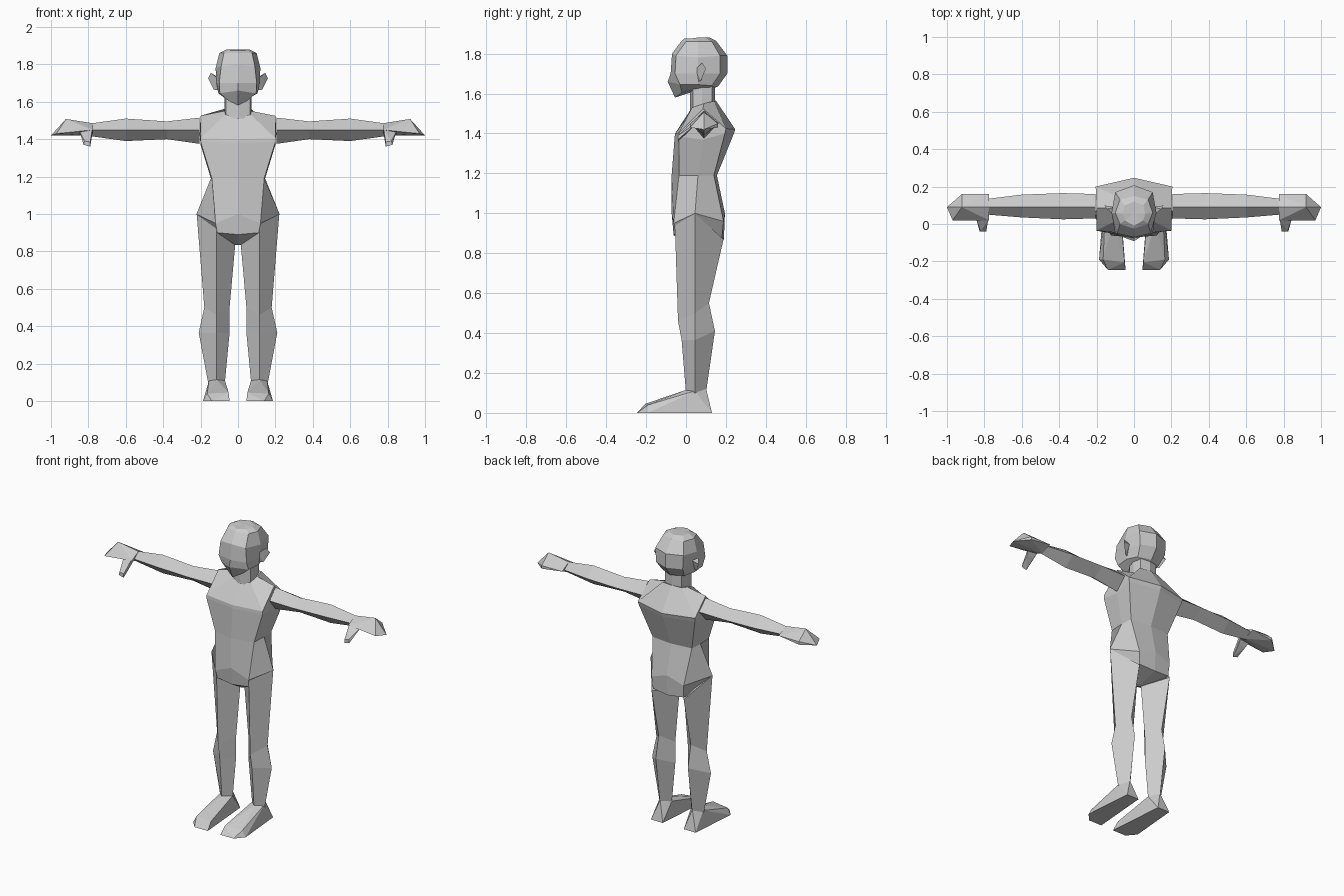
import bpy, bmesh


def finish(name, bm):
    bmesh.ops.recalc_face_normals(bm, faces=bm.faces)
    me = bpy.data.meshes.new(name)
    bm.to_mesh(me)
    bm.free()
    ob = bpy.data.objects.new(name, me)
    bpy.context.collection.objects.link(ob)


def loft(name, rings):
    """Skin a stack of equal-length rings and close both ends."""
    bm = bmesh.new()
    vs = [[bm.verts.new(p) for p in r] for r in rings]
    n = len(vs[0])
    for a, b in zip(vs, vs[1:]):
        for i in range(n):
            j = (i + 1) % n
            bm.faces.new((a[i], a[j], b[j], b[i]))
    for end in (vs[0], vs[-1]):
        c = bm.verts.new([sum(v.co[k] for v in end) / n for k in range(3)])
        for i in range(n):
            bm.faces.new((end[i], end[(i + 1) % n], c))
    finish(name, bm)


def hull(name, pts):
    bm = bmesh.new()
    for p in pts:
        bm.verts.new(p)
    r = bmesh.ops.convex_hull(bm, input=bm.verts)
    bmesh.ops.delete(bm, geom=list({g for g in r["geom_interior"] + r["geom_unused"]
                                    if isinstance(g, bmesh.types.BMVert)}), context='VERTS')
    finish(name, bm)


def whole(half):
    """Complete a half ring (front centre to back centre) across x = 0."""
    return half + [(-x, y, z) for x, y, z in reversed(half[1:-1])]


def flip(pts, s):
    return [(x * s, y, z) for x, y, z in pts]


# head, crown to chin
loft("head", [whole(h) for h in (
    [(0, -.01, 1.875), (.05, .02, 1.875), (.06, .055, 1.88), (.05, .1, 1.88), (0, .12, 1.88)],
    [(0, -.025, 1.86), (.075, 0, 1.86), (.10, .06, 1.86), (.075, .13, 1.86), (0, .15, 1.865)],
    [(0, -.07, 1.80), (.09, -.05, 1.79), (.12, .06, 1.78), (.10, .17, 1.79), (0, .207, 1.79)],
    [(0, -.077, 1.70), (.10, -.055, 1.70), (.115, .06, 1.70), (.095, .17, 1.70), (0, .207, 1.70)],
    [(0, -.092, 1.66), (.097, -.03, 1.645), (.105, .06, 1.645), (.08, .13, 1.64), (0, .16, 1.635)],
    [(0, -.055, 1.58), (.05, -.02, 1.605), (.06, .05, 1.62), (.05, .1, 1.62), (0, .12, 1.62)])])

# neck
loft("neck", [whole([(0, .02, z), (.065, .035, z), (.072, .08, z), (.06, .13, z), (0, .145, z)])
              for z in (1.64, 1.51)])

# torso, collar to crotch
loft("torso", [whole(h) for h in (
    [(0, .03, 1.51), (.07, .03, 1.53), (.075, .09, 1.55), (.07, .14, 1.563), (0, .15, 1.565)],
    [(0, -.055, 1.40), (.2, -.035, 1.405), (.2, .085, 1.525), (.205, .2, 1.425), (0, .247, 1.42)],
    [(0, -.057, 1.38), (.2, -.036, 1.385), (.2, .085, 1.37), (.2, .195, 1.40), (0, .238, 1.395)],
    [(0, -.072, 1.19), (.14, -.035, 1.19), (.145, .06, 1.19), (.14, .14, 1.19), (0, .155, 1.19)],
    [(0, -.072, 1.0), (.12, -.062, .95), (.222, .045, 1.0), (.115, .188, .96), (0, .195, 1.0)],
    [(0, -.062, .89), (.11, -.052, .90), (.12, .045, .88), (.11, .18, .88), (0, .19, .87)],
    [(0, .03, .835), (.01, .035, .835), (.015, .045, .835), (.01, .055, .835), (0, .06, .835)])])

# arm stations: x, front y, back y, bottom z, top z
ARM = [(.205, .03, .16, 1.375, 1.515), (.38, .025, .165, 1.40, 1.495),
       (.60, .035, .157, 1.39, 1.51), (.78, .05, .135, 1.415, 1.485)]

# leg rings: outer, front, inner, back
LEG = [[(.221, .045, 1.0), (.115, -.056, .95), (.015, .045, .835), (.115, .188, .87)],
       [(.18, .045, .50), (.115, -.04, .46), (.045, .045, .50), (.115, .115, .55)],
       [(.21, .045, .365), (.115, -.022, .365), (.045, .045, .365), (.115, .145, .41)],
       [(.16, .045, .10), (.115, 0, .10), (.07, .045, .10), (.115, .1, .10)]]

for s, side in ((1, "left"), (-1, "right")):
    loft(side + "_arm", [flip([(x, f, 1.45), (x, .09, t), (x, b, 1.45), (x, .09, lo)], s)
                         for x, f, b, lo, t in ARM])
    # hand: ridged mitten with a drooping thumb
    hull(side + "_hand", flip([(.775, .02, 1.45), (.775, .16, 1.45), (.775, .09, 1.485),
                               (.775, .09, 1.42), (.92, .09, 1.508), (.92, .16, 1.45),
                               (.97, .02, 1.43), (1.0, .09, 1.42), (.92, .16, 1.43)], s))
    hull(side + "_thumb", flip([(.775, .05, 1.45), (.85, .05, 1.45), (.785, .02, 1.415),
                                (.835, .02, 1.415), (.79, -.04, 1.36), (.825, -.04, 1.37),
                                (.79, -.04, 1.385), (.82, -.04, 1.39), (.78, .02, 1.45)], s))
    loft(side + "_leg", [flip(r, s) for r in LEG])
    # foot
    hull(side + "_foot", flip([(.155, .045, .11), (.115, 0, .115), (.07, .045, .11), (.115, .1, .125),
                               (.16, .13, 0), (.075, .13, 0), (.187, -.19, 0), (.14, -.245, 0),
                               (.045, -.245, 0), (.165, -.19, .04), (.05, -.205, .045)], s))
    # ear
    hull(side + "_ear", flip([(.105, .045, 1.72), (.105, .09, 1.73), (.1, .06, 1.66),
                              (.145, .08, 1.755), (.16, .1, 1.725), (.13, .075, 1.665)], s))
